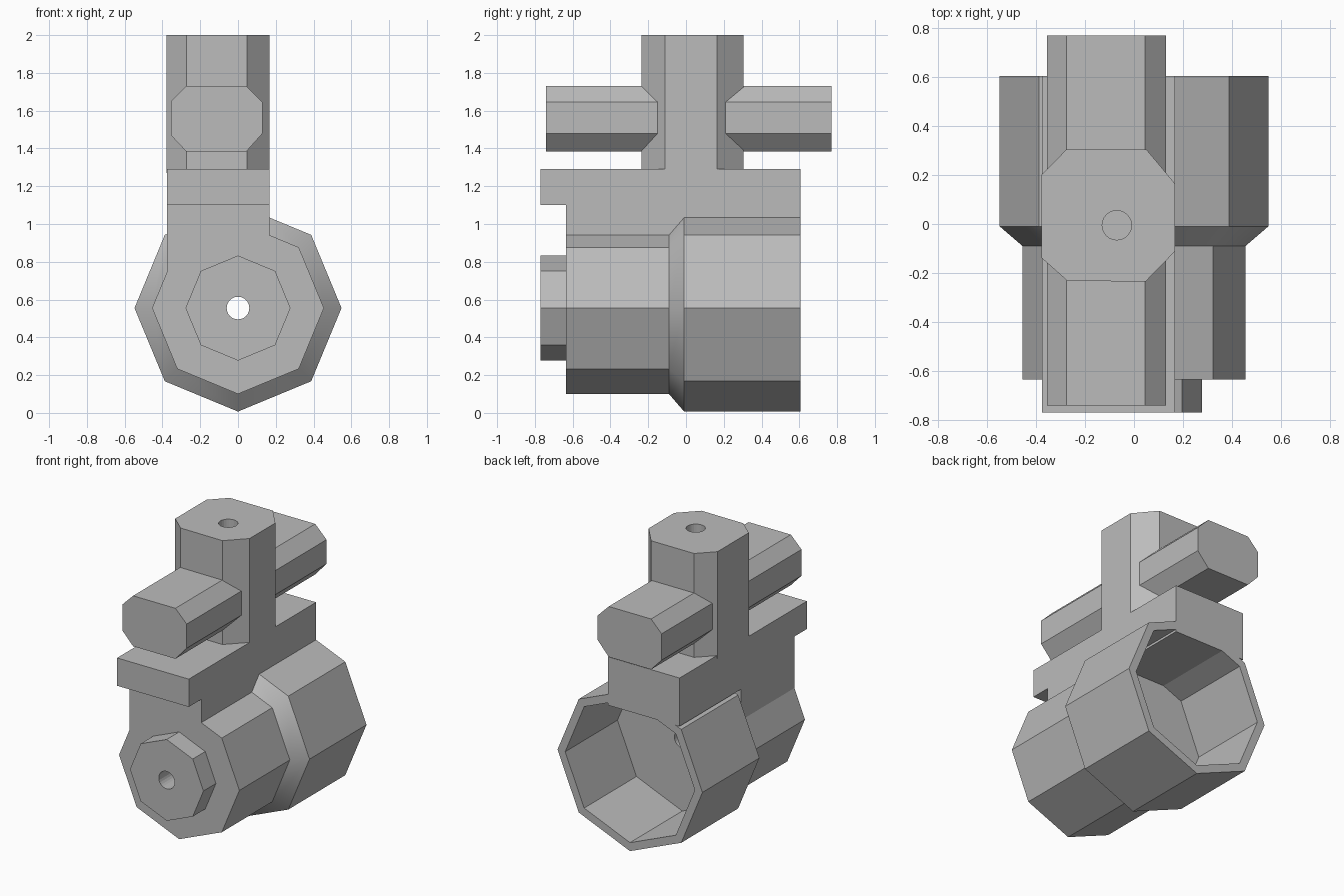
import bpy, bmesh, math
from mathutils import Vector

cube = bpy.data.objects.get("Cube")
if cube:
    bpy.data.objects.remove(cube)

GREY = (0.5, 0.5, 0.5, 1)
mat = bpy.data.materials.new("plain grey")
mat.use_nodes = True
mat.diffuse_color = GREY
mat.node_tree.nodes["Principled BSDF"].inputs["Base Color"].default_value = GREY


def finish(name, bm):
    bmesh.ops.recalc_face_normals(bm, faces=bm.faces)
    mesh = bpy.data.meshes.new(name)
    bm.to_mesh(mesh)
    bm.free()
    mesh.materials.append(mat)
    obj = bpy.data.objects.new(name, mesh)
    bpy.context.scene.collection.objects.link(obj)
    return obj


def prism(name, profile, axis, start, end):
    """Extrude a 2D outline along an axis (0=x, 1=y, 2=z)."""
    bm = bmesh.new()
    verts = []
    for p in profile:
        co = list(p)
        co.insert(axis, start)
        verts.append(bm.verts.new(co))
    face = bm.faces.new(verts)
    new = bmesh.ops.extrude_face_region(bm, geom=[face])["geom"]
    shift = Vector((0, 0, 0))
    shift[axis] = end - start
    bmesh.ops.translate(bm, vec=shift, verts=[g for g in new if isinstance(g, bmesh.types.BMVert)])
    return finish(name, bm)


def circle(cx, cy, r, n):
    return [(cx + r * math.cos(math.tau * i / n), cy + r * math.sin(math.tau * i / n)) for i in range(n)]


def lathe(name, profile, height, sides, smooth_segment):
    """Closed turned shape along y from (radius, y) points."""
    bm = bmesh.new()
    rings = [[bm.verts.new((x, y, z)) for x, z in circle(0, height, r, sides)] for r, y in profile]
    for s, (a, b) in enumerate(zip(rings, rings[1:])):
        for i in range(sides):
            j = (i + 1) % sides
            f = bm.faces.new((a[i], a[j], b[j], b[i]))
            f.smooth = s == smooth_segment
    bm.faces.new(rings[0])
    bm.faces.new(rings[-1])
    return finish(name, bm)


def combine(target, tool, operation):
    mod = target.modifiers.new("combine", 'BOOLEAN')
    mod.operation = operation
    mod.solver = 'EXACT'
    mod.object = tool
    bpy.context.view_layer.objects.active = target
    bpy.ops.object.modifier_apply(modifier=mod.name)
    bpy.data.objects.remove(tool)


# Eight-sided stepped barrel, hollow from the back
AXIS_Z = 0.555
barrel = lathe("barrel_body", [
    (0.278, -0.77), (0.278, -0.635), (0.455, -0.635), (0.455, -0.09),
    (0.548, -0.01), (0.548, 0.605), (0.49, 0.605), (0.49, 0.04)], AXIS_Z, 8, 3)

# Mounting block with a front lip, fused to the barrel
block = prism("mounting_block", [
    (-0.77, 1.1), (-0.77, 1.29), (0.605, 1.29), (0.605, 0.96),
    (-0.06, 0.96), (-0.06, 0.7), (-0.635, 0.7), (-0.635, 1.1)], 0, -0.375, 0.167)
combine(barrel, block, 'UNION')

# Axle bore through the front boss
combine(barrel, prism("axle_bore", circle(0, AXIS_Z, 0.06, 24), 1, -0.9, 0.2), 'DIFFERENCE')

# Upright column with cut corners and a bore in its top
column = prism("upright_column", [
    (-0.275, 0.305), (0.05, 0.305), (0.167, 0.165), (0.167, -0.112),
    (0.047, -0.235), (-0.272, -0.232), (-0.378, -0.138), (-0.378, 0.2)], 2, 1.27, 2.0)
combine(column, prism("column_bore", circle(-0.07, -0.005, 0.06, 24), 2, 1.3, 2.1), 'DIFFERENCE')

# Side arms, front and back
arm = [(-0.275, 1.73), (0.045, 1.73), (0.13, 1.645), (0.13, 1.48),
       (0.045, 1.385), (-0.275, 1.385), (-0.355, 1.47), (-0.355, 1.65)]
prism("front_arm", arm, 1, -0.74, -0.1)
prism("back_arm", arm, 1, 0.12, 0.77)
